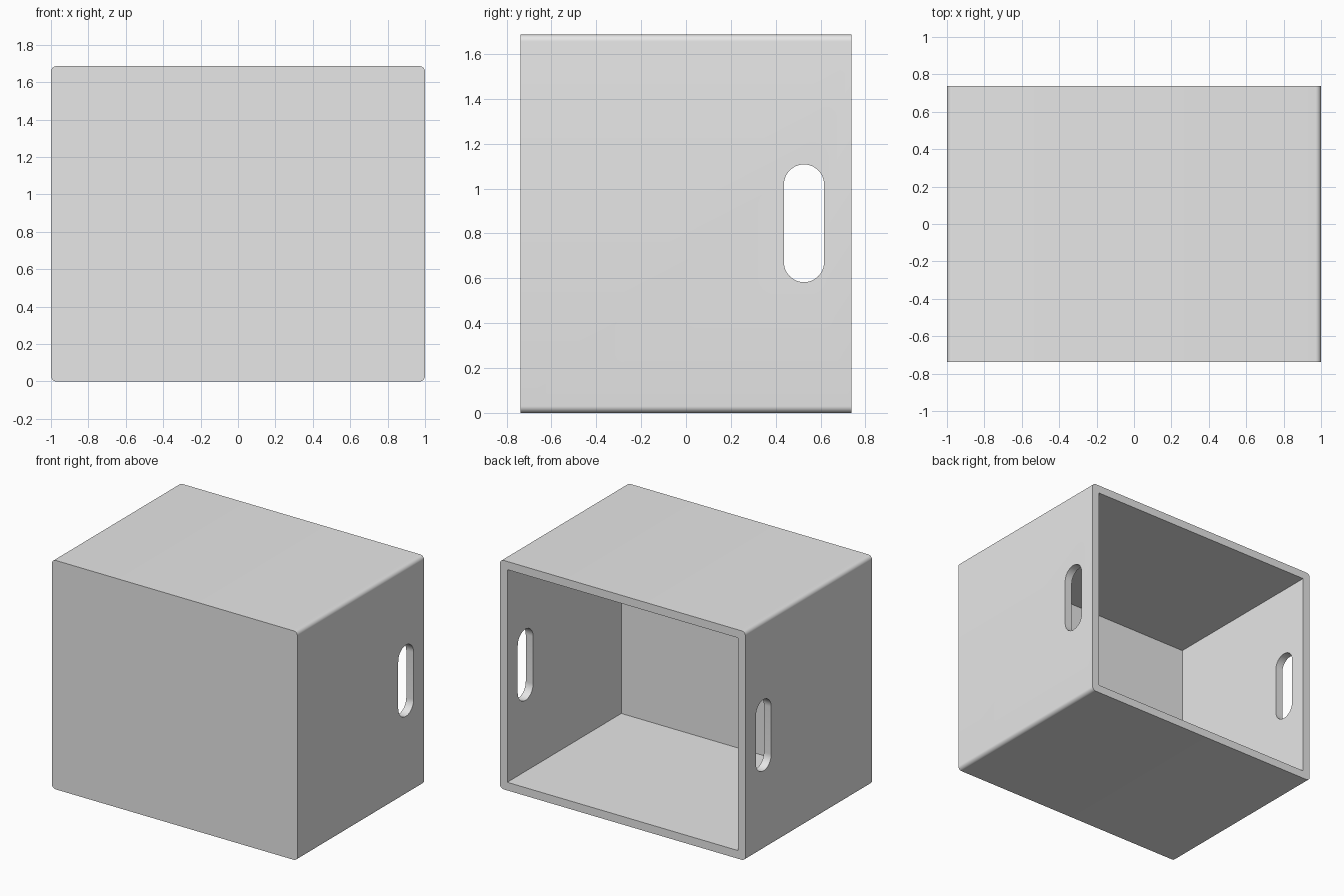
import bpy
import bmesh
import math

cube = bpy.data.objects.get("Cube")
if cube:
    bpy.data.objects.remove(cube)

W, D, H = 2.0, 1.474, 1.686        # outer size
WALL, FRONT = 0.06, 0.147          # side walls and thicker front panel
RADIUS = 0.03                      # rounding of the long edges

grey = bpy.data.materials.new("light_grey")
grey.use_nodes = True
colour = (0.8, 0.8, 0.8, 1)
grey.diffuse_color = colour
grey.node_tree.nodes["Principled BSDF"].inputs["Base Color"].default_value = colour


def rounded_outline(half_a, half_b, r, steps):
    """Counter-clockwise rounded rectangle."""
    points = []
    for k, (sa, sb) in enumerate(((1, 1), (-1, 1), (-1, -1), (1, -1))):
        for i in range(steps + 1):
            t = (k + i / steps) * math.pi / 2
            points.append((sa * (half_a - r) + r * math.cos(t),
                           sb * (half_b - r) + r * math.sin(t)))
    return points


def prism(name, points, direction):
    """Extrude a closed ring of points along a direction."""
    bm = bmesh.new()
    face = bm.faces.new([bm.verts.new(p) for p in points])
    ext = bmesh.ops.extrude_face_region(bm, geom=[face])
    verts = [g for g in ext["geom"] if isinstance(g, bmesh.types.BMVert)]
    bmesh.ops.translate(bm, verts=verts, vec=direction)
    bmesh.ops.remove_doubles(bm, verts=bm.verts, dist=1e-5)
    bmesh.ops.recalc_face_normals(bm, faces=bm.faces)
    mesh = bpy.data.meshes.new(name)
    bm.to_mesh(mesh)
    bm.free()
    mesh.materials.append(grey)
    obj = bpy.data.objects.new(name, mesh)
    bpy.context.collection.objects.link(obj)
    return obj


# Outer shell with rounded long edges
outline = rounded_outline(W / 2, H / 2, RADIUS, 8)
crate = prism("crate", [(a, -D / 2, b + H / 2) for a, b in outline], (0, D, 0))

# Cavity, open at the back
hw, hh = W / 2 - WALL, H / 2 - WALL
corners = ((hw, hh), (-hw, hh), (-hw, -hh), (hw, -hh))
cavity = prism("cavity_cutter", [(a, -D / 2 + FRONT, b + H / 2) for a, b in corners],
               (0, D, 0))

# Hand slots through both side walls
slot = rounded_outline(0.0895, 0.2625, 0.0894, 12)
handles = prism("handle_slot_cutter", [(-1.5, a + 0.526, b + 0.845) for a, b in slot],
                (3, 0, 0))

for cutter in (cavity, handles):
    mod = crate.modifiers.new(cutter.name, "BOOLEAN")
    mod.operation = "DIFFERENCE"
    mod.solver = "EXACT"
    mod.object = cutter

# Apply the cuts, then remove the cutters
bpy.ops.object.select_all(action="DESELECT")
crate.select_set(True)
bpy.context.view_layer.objects.active = crate
for mod in list(crate.modifiers):
    bpy.ops.object.modifier_apply(modifier=mod.name)
for cutter in (cavity, handles):
    bpy.data.objects.remove(cutter)
bpy.ops.object.shade_smooth_by_angle(angle=math.radians(30))
